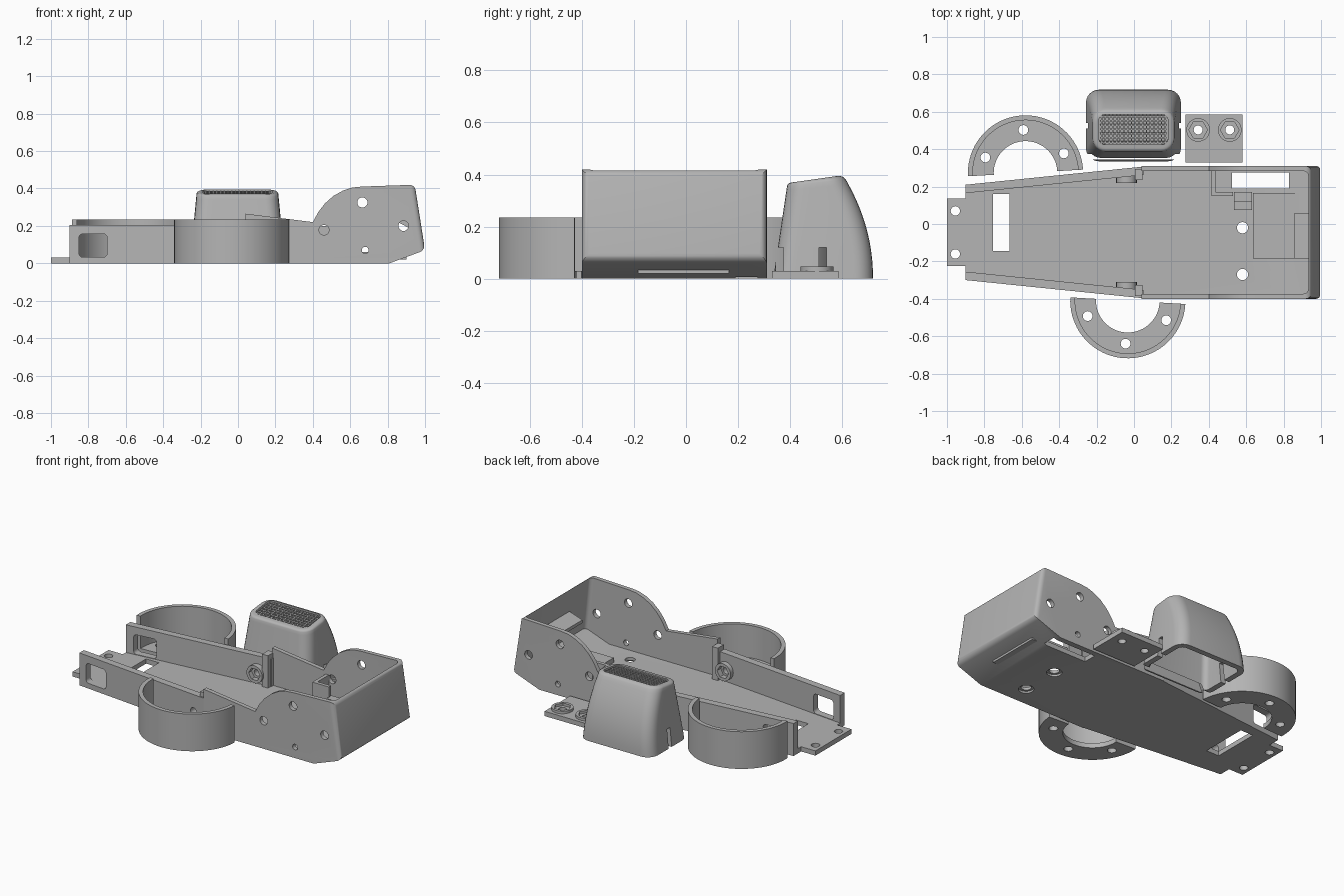
import bpy, bmesh, math
from mathutils import Matrix, Vector

cube = bpy.data.objects.get("Cube")
if cube:
    bpy.data.objects.remove(cube, do_unlink=True)

GREY = (0.46, 0.46, 0.46, 1)
mat = bpy.data.materials.new("plain grey")
mat.use_nodes = True
mat.diffuse_color = GREY
mat.node_tree.nodes["Principled BSDF"].inputs["Base Color"].default_value = GREY

MID = -0.045      # centre line of the tray
FLOOR = 0.03


def finish(name, bm):
    bmesh.ops.recalc_face_normals(bm, faces=bm.faces)
    mesh = bpy.data.meshes.new(name)
    bm.to_mesh(mesh)
    bm.free()
    mesh.materials.append(mat)
    obj = bpy.data.objects.new(name, mesh)
    bpy.context.collection.objects.link(obj)
    return obj


def prism(name, pts, a, b, axis="z", bevel=0, rule=None):
    """Extrude an outline along z, or an (x, z) outline along y."""
    bm = bmesh.new()
    place = (lambda p, h: (p[0], p[1], h)) if axis == "z" else (lambda p, h: (p[0], h, p[1]))
    low = [bm.verts.new(place(p, a)) for p in pts]
    high = [bm.verts.new(place(p, b)) for p in pts]
    bm.faces.new(low)
    bm.faces.new(high)
    for i in range(len(pts)):
        j = (i + 1) % len(pts)
        bm.faces.new((low[i], low[j], high[j], high[i]))
    if bevel:
        edges = [e for e in bm.edges if rule(e)]
        bmesh.ops.bevel(bm, geom=edges, offset=bevel, segments=5, profile=0.5, affect="EDGES")
    return finish(name, bm)


def box(name, x, y, z):
    return prism(name, [(x[0], y[0]), (x[1], y[0]), (x[1], y[1]), (x[0], y[1])], *z)


def circle(cx, cy, r, n=24):
    return [(cx + r * math.cos(2 * math.pi * i / n), cy + r * math.sin(2 * math.pi * i / n))
            for i in range(n)]


def rounded(cx, cy, hx, hy, r, n=6):
    pts = []
    for k, (sx, sy) in enumerate(((1, 1), (-1, 1), (-1, -1), (1, -1))):
        for i in range(n + 1):
            a = math.pi / 2 * (k + i / n)
            pts.append((cx + sx * (hx - r) + r * math.cos(a), cy + sy * (hy - r) + r * math.sin(a)))
    return pts


def cut(obj, *cutters):
    for c in cutters:
        c.hide_render = True
        m = obj.modifiers.new("cut", "BOOLEAN")
        m.operation, m.solver, m.object = "DIFFERENCE", "EXACT", c
        bpy.context.view_layer.objects.active = obj
        bpy.ops.object.modifier_apply(modifier=m.name)
        bpy.data.objects.remove(c, do_unlink=True)
    return obj


def hole(x, y, r, a=-0.1, b=0.1, axis="z"):
    return prism("hole_cutter", circle(x, y, r), a, b, axis)


def mirror_y(pts):
    return [(x, 2 * MID - y) for x, y in pts]


# Tapered tray floor with its end tab
half = [(-1, 0.135), (-0.9, 0.135), (-0.9, 0.21), (0.05, 0.307)]
floor = prism("tray_floor", half + mirror_y(half)[::-1], 0, FLOOR)
cut(floor, box("slot_cutter", (-0.755, -0.665), (-0.145, 0.16), (-0.1, 0.1)),
    hole(-0.955, 0.07, 0.025), hole(-0.955, -0.16, 0.025))

# Tapered side rails with windows and nut bosses
rail = [(-0.9, 0.21), (0.05, 0.307), (0.05, 0.262), (-0.9, 0.165)]
for side, s in (("left", 1), ("right", -1)):
    wall = prism("side_rail_" + side, rail if s > 0 else mirror_y(rail), 0, 0.205)
    y = MID + s * 0.24
    window = prism("window_cutter", rounded(-0.775, 0.095, 0.075, 0.062, 0.02),
                   y - 0.1, y + 0.1, "y")
    cut(wall, window, hole(-0.04, 0.1, 0.022, y - 0.2, y + 0.2, "y"))
    yy = sorted((MID + s * 0.265, MID + s * 0.315))
    boss = prism("nut_boss_" + side, circle(-0.04, 0.1, 0.055), *yy, "y")
    pocket = prism("pocket_cutter", circle(-0.04, 0.1, 0.04, 6), yy[0] - 0.01, yy[1] + 0.01, "y")
    cut(boss, pocket)
    box("rail_joint_" + side, (0.005, 0.045), sorted((MID + s * 0.28, MID + s * 0.34)), (0, 0.235))

# Deep housing with curved shoulders
profile = [(0.04, 0), (0.81, 0), (1, 0.07), (0.945, 0.42), (0.66, 0.41), (0.61, 0.405),
           (0.56, 0.388), (0.51, 0.36), (0.465, 0.32), (0.43, 0.275), (0.4, 0.22), (0.04, 0.265)]
housing = prism("housing", profile, -0.4, 0.31, "y", 0.028,
                lambda e: all(v.co.x > 0.9 for v in e.verts))
inner = [(-0.1, FLOOR), (0.8, FLOOR), (0.965, 0.09), (0.913, 0.6), (-0.1, 0.6)]
cavity = prism("cavity_cutter", inner, -0.373, 0.283, "y", 0.025,
               lambda e: all(v.co.x > 0.9 for v in e.verts) and abs(e.verts[0].co.y - e.verts[1].co.y) < 0.01)
cut(housing, cavity, box("port_cutter", (0.525, 0.83), (0.19, 0.275), (-0.1, 0.06)))
for x, z, r in ((0.665, 0.325, 0.027), (0.46, 0.178, 0.027), (0.885, 0.2, 0.027), (0.68, 0.07, 0.018)):
    cut(housing, hole(x, z, r, -0.6, 0.6, "y"))
for y in (-0.02, -0.27):
    cut(housing, hole(0.58, y, 0.03), hole(0.58, y, 0.045, -0.1, 0.012))

# Fittings inside the housing
box("port_wall_end", (0.415, 0.437), (0.16, 0.29), (0.02, 0.2))
box("port_wall_side", (0.415, 0.53), (0.15, 0.172), (0.02, 0.2))
box("port_wall_post", (0.535, 0.63), (0.12, 0.17), (0.02, 0.14))
box("post_foot", (0.535, 0.63), (0.075, 0.12), (0.02, 0.08))
box("holder_base", (0.635, 0.9), (-0.185, 0.165), (0.02, 0.06))
prism("holder_bracket", [(0.855, 0.22), (0.95, 0.17), (0.945, 0.27), (0.855, 0.24)], -0.185, 0.055, "y")


# Half-round cups, each a wall on a drilled flange
def sector(c, s, r0, r1, n=40):
    def arc(r):
        return [(c[0] + r * math.cos(a), c[1] + s * r * math.sin(a))
                for a in (math.radians(3.3 + 180 * i / n) for i in range(n + 1))]
    return arc(r1) + arc(r0)[::-1]


for side, c, s in (("back", (-0.58, 0.273), 1), ("front", (-0.033, -0.41), -1)):
    prism("cup_wall_" + side, sector(c, s, 0.282, 0.308), 0, 0.235)
    flange = prism("cup_flange_" + side, sector(c, s, 0.17, 0.285), 0, FLOOR)
    for deg in (27, 93, 159):
        a = math.radians(deg)
        cut(flange, hole(c[0] + 0.23 * math.cos(a), c[1] + s * 0.23 * math.sin(a), 0.026))


# Hollow cover with a curved back and sloping top
def cover_loft(name, inset, t0, t1, crown):
    bm = bmesh.new()
    steps = [(t0 + (t1 - t0) * i / 12, 0) for i in range(13)]
    if crown:
        steps[-1] = (0.965, 0)
        steps += [(0.965 + 0.035 * math.sin(a), 0.02 * (1 - math.cos(a)))
                  for a in (math.pi / 2 * k / 4 for k in range(1, 5))]
    rings = []
    for t, shrink in steps:
        d = inset + shrink
        front, back = 0.335 + 0.055 * t + d, 0.718 - 0.113 * max(t, 0) ** 2.1 - d
        outline = rounded(-0.003, (front + back) / 2, 0.254 - 0.037 * t - d,
                          (back - front) / 2, max(0.07 - d, 0.02))
        rings.append([bm.verts.new((x, y, t * (0.37 + 0.025 * (y - front) / (back - front))))
                      for x, y in outline])
    for lo, hi in zip(rings, rings[1:]):
        for i in range(len(lo)):
            j = (i + 1) % len(lo)
            bm.faces.new((lo[i], lo[j], hi[j], hi[i]))
    bm.faces.new(rings[0])
    bm.faces.new(rings[-1])
    return finish(name, bm)


tilt = Matrix.Translation((-0.003, 0.505, 0.384)) @ Matrix.Rotation(math.radians(6.6), 4, "X")
cover = cover_loft("cover", 0, 0, 1, True)
recess = prism("recess_cutter", rounded(0, 0, 0.185, 0.082, 0.035), -0.022, 0.1)
recess.data.transform(tilt)
cut(cover, cover_loft("hollow_cutter", 0.035, -0.1, 0.84, False), recess)
for y in (0.345, 0.51):
    cut(cover, box("notch_cutter", (-0.4, 0.4), (y, y + 0.03), (-0.1, 0.12)))

# Grille bars in the recess of the cover
bm = bmesh.new()


def bar(x, y, w, d):
    m = Matrix.Translation((x, y, -0.015)) @ Matrix.Diagonal((w, d, 0.018, 1))
    bmesh.ops.create_cube(bm, size=1, matrix=tilt @ m)


for i in range(18):
    bar(-0.17 + 0.02 * i, 0, 0.007, 0.15)
for i in range(7):
    bar(0, -0.069 + 0.023 * i, 0.355, 0.008)
finish("grille", bm)

# Small nut plate
plate = box("nut_plate", (0.275, 0.58), (0.33, 0.585), (0, FLOOR))
for i, x in enumerate((0.343, 0.512)):
    cut(plate, hole(x, 0.503, 0.024))
    ring = prism("nut_ring_%d" % (i + 1), circle(x, 0.503, 0.063, 32), 0.02, 0.046)
    cut(ring, prism("hex_cutter", circle(x, 0.503, 0.05, 6), 0, 0.1))

# Smooth the rounded surfaces and keep the edges crisp
bpy.ops.object.select_all(action="DESELECT")
for obj in bpy.context.collection.objects:
    if obj.type == "MESH" and mat.name in obj.data.materials:
        obj.select_set(True)
        bpy.context.view_layer.objects.active = obj
bpy.ops.object.shade_smooth_by_angle(angle=math.radians(28))
